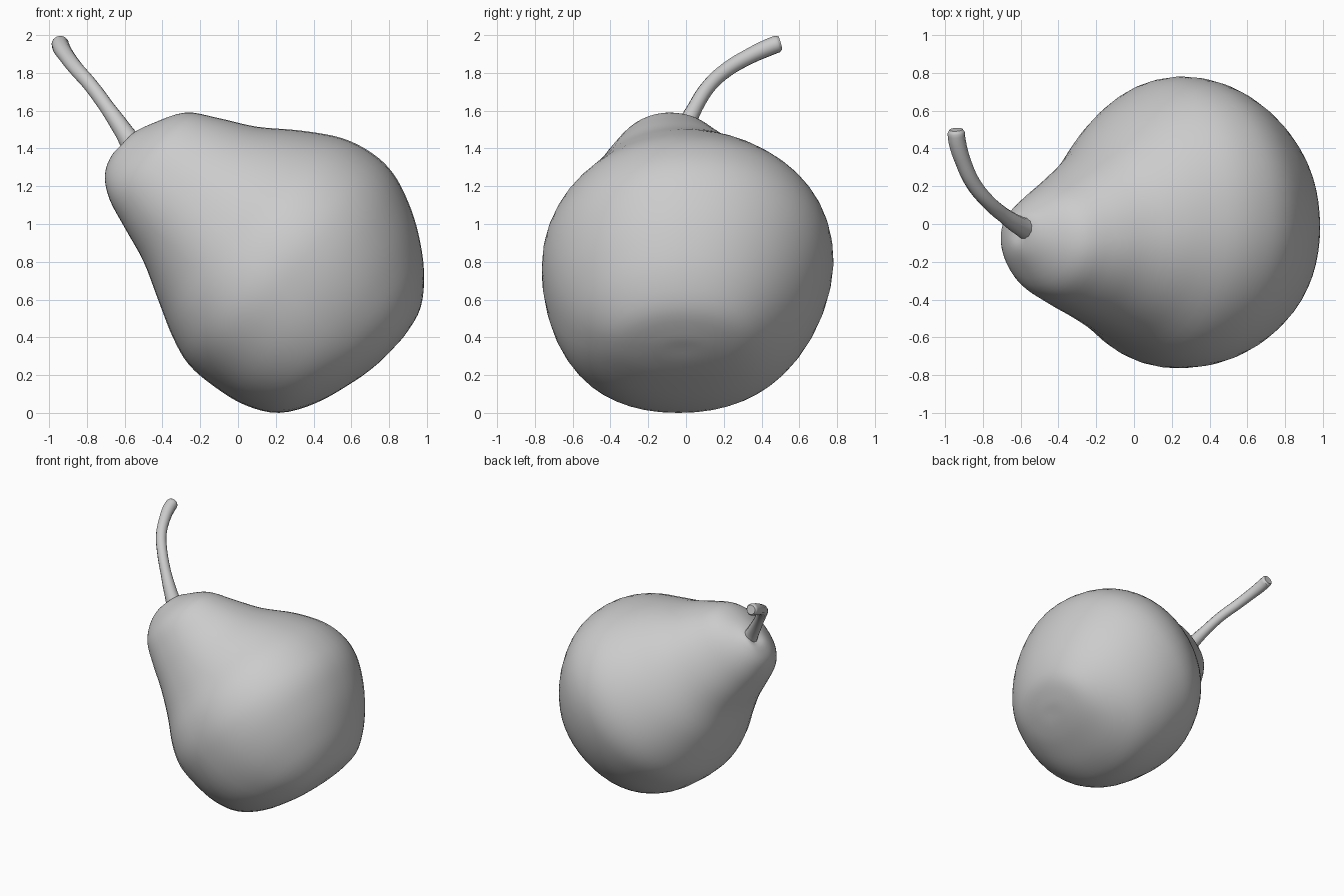
import bpy, bmesh, math
from mathutils import Vector

if "Cube" in bpy.data.objects:
    bpy.data.objects.remove(bpy.data.objects["Cube"])

grey = bpy.data.materials.new("plain grey")
grey.diffuse_color = (0.6, 0.6, 0.6, 1)
grey.use_nodes = True
grey.node_tree.nodes["Principled BSDF"].inputs["Base Color"].default_value = grey.diffuse_color

# Fruit stations: upper x,z / lower x,z / centre y / half width in y
stations = [Vector(s) for s in [
    (-.60, 1.42, -.60, 1.42, -.03, 0),
    (-.565, 1.475, -.665, 1.37, -.04, .08),
    (-.46, 1.53, -.705, 1.26, -.065, .155),
    (-.28, 1.59, -.68, 1.13, -.09, .265),
    (-.10, 1.56, -.60, .98, -.08, .36),
    (.10, 1.515, -.50, .80, -.05, .47),
    (.33, 1.495, -.42, .59, 0, .61),
    (.55, 1.455, -.345, .40, .01, .725),
    (.71, 1.375, -.26, .255, .01, .77),
    (.82, 1.27, -.12, .135, .005, .757),
    (.90, 1.12, .04, .04, -.005, .705),
    (.955, .95, .22, 0, -.015, .62),
    (.985, .75, .42, .055, -.025, .50),
    (.968, .56, .62, .17, -.025, .35),
    (.89, .42, .74, .26, -.02, .17),
    (.82, .34, .82, .34, -.02, 0)]]
SIDES, STEPS = 48, 4


def mirrored(s):
    # Station continued through a pole, so the ends stay round
    return Vector((s[2], s[3], s[0], s[1], s[4], -s[5]))


def smooth(a, b, c, d, t):
    return (b * 2 + (c - a) * t + (a * 2 - b * 5 + c * 4 - d) * t * t
            + (b * 3 - a - c * 3 + d) * t ** 3) * 0.5


def section(a):
    # Slightly squared circle, flatter on the upper front quarter
    c, s = math.cos(a), math.sin(a)
    p = 2 / (1.97 if c > 0 and s < 0 else 2.17)
    return math.copysign(abs(c) ** p, c), math.copysign(abs(s) ** p, s)


# Pear body, lofted along its leaning axis, underside leaning to the front
padded = [mirrored(stations[1])] + stations + [mirrored(stations[-2])]
samples = [smooth(*padded[i:i + 4], k / STEPS)
           for i in range(len(stations) - 1) for k in range(STEPS)][1:]
bm = bmesh.new()
rings = []
for ux, uz, lx, lz, cy, w in samples:
    ring = []
    for j in range(SIDES):
        c, s = section(math.tau * j / SIDES)
        lean = 0.04 * w * min(c, 0)
        ring.append(bm.verts.new(((ux + lx) / 2 + c * (ux - lx) / 2,
                                  cy + s * w + lean,
                                  (uz + lz) / 2 + c * (uz - lz) / 2)))
    rings.append(ring)
for r0, r1 in zip(rings, rings[1:]):
    for j in range(SIDES):
        k = (j + 1) % SIDES
        bm.faces.new((r0[j], r0[k], r1[k], r1[j]))
for ring, s in ((rings[0], stations[0]), (rings[-1], stations[-1])):
    pole = bm.verts.new((s[0], s[4], s[1]))
    for j in range(SIDES):
        bm.faces.new((pole, ring[j], ring[(j + 1) % SIDES]))
bmesh.ops.recalc_face_normals(bm, faces=bm.faces)
for f in bm.faces:
    f.smooth = True
mesh = bpy.data.meshes.new("pear_body")
bm.to_mesh(mesh)
bm.free()
mesh.materials.append(grey)
bpy.context.collection.objects.link(bpy.data.objects.new("pear_body", mesh))

# Curved stem with a rounded tip: x, y, z, radius
path = [(-.56, -.03, 1.42, .06), (-.605, -.01, 1.49, .05), (-.695, .05, 1.62, .040),
        (-.78, .125, 1.735, .039), (-.855, .22, 1.82, .040), (-.905, .33, 1.885, .042),
        (-.935, .43, 1.932, .046), (-.942, .485, 1.953, .046), (-.943, .50, 1.957, .036)]
curve = bpy.data.curves.new("stem", 'CURVE')
curve.dimensions = '3D'
curve.bevel_depth = 1
curve.bevel_resolution = 4
curve.resolution_u = 4
curve.use_fill_caps = True
spline = curve.splines.new('BEZIER')
spline.bezier_points.add(len(path) - 1)
for p, (x, y, z, r) in zip(spline.bezier_points, path):
    p.co = (x, y, z)
    p.radius = r
    p.handle_left_type = p.handle_right_type = 'AUTO'
curve.materials.append(grey)
stem = bpy.data.objects.new("stem", curve)
bpy.context.collection.objects.link(stem)
bpy.context.view_layer.objects.active = stem
stem.select_set(True)
bpy.ops.object.convert(target='MESH')
bpy.ops.object.shade_smooth_by_angle(angle=math.radians(40))
